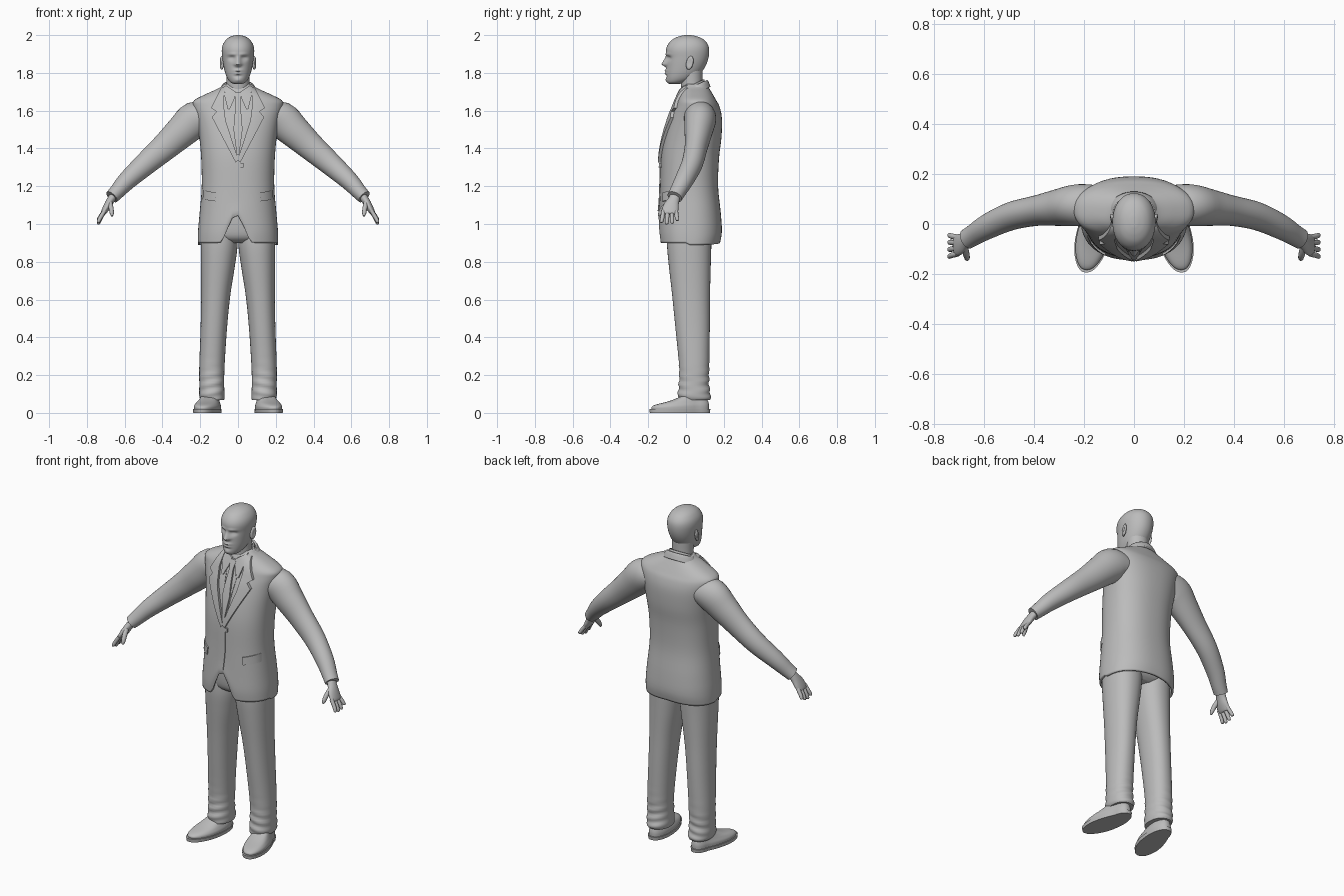
import bpy, bmesh, math
from mathutils import Vector
from mathutils.bvhtree import BVHTree

if "Cube" in bpy.data.objects:
    bpy.data.objects.remove(bpy.data.objects["Cube"])

grey = bpy.data.materials.new("plain grey")
grey.diffuse_color = (0.5, 0.5, 0.5, 1)
grey.use_nodes = True
grey.node_tree.nodes["Principled BSDF"].inputs["Base Color"].default_value = grey.diffuse_color


def finish(name, bm, mirror=False, thick=0.0, angle=50):
    bmesh.ops.recalc_face_normals(bm, faces=bm.faces)
    me = bpy.data.meshes.new(name)
    bm.to_mesh(me)
    me.materials.append(grey)
    ob = bpy.data.objects.new(name, me)
    bpy.context.collection.objects.link(ob)
    bpy.ops.object.select_all(action='DESELECT')
    ob.select_set(True)
    bpy.context.view_layer.objects.active = ob
    bpy.ops.object.shade_smooth_by_angle(angle=math.radians(angle))
    if thick:
        m = ob.modifiers.new("thickness", 'SOLIDIFY')
        m.thickness, m.offset = thick, -1
    if mirror:
        m = ob.modifiers.new("mirror", 'MIRROR')
        m.use_mirror_merge = False
    return ob


def smooth_rows(rows, sub):
    """Catmull-Rom interpolation through rows of numbers."""
    out = []
    for i in range(len(rows) - 1):
        a, b, c, d = (rows[max(0, min(len(rows) - 1, i + k))] for k in (-1, 0, 1, 2))
        for s in range(sub):
            t = s / sub
            out.append([0.5 * (2 * q + (r - p) * t + (2 * p - 5 * q + 4 * r - e) * t * t
                               + (3 * q - p - 3 * r + e) * t ** 3) for p, q, r, e in zip(a, b, c, d)])
    return out + [list(rows[-1])]


def loft(rows, seg=32, sub=4, path=False, power=2.0, caps=(True, True), sculpt=None):
    """Skin rings (x, y, z, radius a, radius b), level or square to the path."""
    rows = smooth_rows(rows, sub)
    bm = bmesh.new()
    rings = []
    for i, (x, y, z, ra, rb) in enumerate(rows):
        c, a, b = Vector((x, y, z)), Vector((1, 0, 0)), Vector((0, 1, 0))
        if path:
            t = (Vector(rows[min(i + 1, len(rows) - 1)][:3]) - Vector(rows[max(i - 1, 0)][:3])).normalized()
            a = (b - t * b.dot(t)).normalized()
            b = t.cross(a)
        ring = []
        for k in range(seg):
            th = 2 * math.pi * k / seg
            u, v = (math.copysign(abs(f) ** (2 / power), f) for f in (math.cos(th), math.sin(th)))
            p = c + a * ra * u + b * rb * v
            ring.append(bm.verts.new(sculpt(p) if sculpt else p))
        rings.append(ring)
    for r, s in zip(rings, rings[1:]):
        for k in range(seg):
            bm.faces.new((r[k], r[(k + 1) % seg], s[(k + 1) % seg], s[k]))
    for use, ring in zip(caps, (rings[0], rings[-1])):
        if use:
            bm.faces.new(ring)
    return bm


def body(profile, x=0):
    """Rows of (z, front y, back y, half width) to loft rows."""
    return [(x, (f + b) / 2, z, w, (b - f) / 2) for z, f, b, w in profile]


# Jacket, with the front hem parted in the middle
def part_hem(p):
    if p.y < 0 and p.z < 1.12:
        k = max(0, 1 - abs(p.x + 0.01) / 0.09)
        lift = 0.15 * k * k * (3 - 2 * k)
        p.z += lift * (1.12 - p.z) / 0.22
    elif p.z < 0.96:
        p.z -= 0.01 * abs(p.x) / 0.2
    return p


bm = loft(body([(0.90, -.14, .18, .213), (0.96, -.145, .19, .212), (1.06, -.142, .184, .203),
                (1.2, -.137, .17, .192), (1.35, -.132, .175, .195), (1.46, -.115, .188, .205),
                (1.56, -.088, .19, .222), (1.62, -.064, .178, .238), (1.655, -.05, .16, .232),
                (1.69, -.035, .14, .165), (1.72, -.022, .122, .1), (1.74, -.01, .11, .075)]),
          seg=64, power=2.35, caps=(False, True), sculpt=part_hem)
surface = BVHTree.FromBMesh(bm)
finish("jacket", bm, thick=0.012)


# Cloth pieces laid on the jacket front, between two edge lines in x, z
def strip(name, left, right, lift, mirror=True, sub=5, across=5):
    bm = bmesh.new()

    def dense(pts):
        out = [Vector(p).lerp(Vector(q), s / sub) for p, q in zip(pts, pts[1:]) for s in range(sub)]
        return out + [Vector(pts[-1])]
    grid = []
    for l, r in zip(dense(left), dense(right)):
        row = []
        for k in range(across + 1):
            q = l.lerp(r, k / across)
            hit = surface.ray_cast(Vector((q.x, -1, q.y)), Vector((0, 1, 0)))[0]
            if hit is None:
                hit = surface.find_nearest(Vector((q.x, -.03, q.y)))[0]
            row.append((q.x, hit.y, q.y))
        grid.append(row)
    layers = [[[bm.verts.new((x, y + d, z)) for x, y, z in row] for row in grid] for d in (-lift, .008)]
    n, m = len(grid) - 1, across
    for g in layers:
        for i in range(n):
            for j in range(m):
                bm.faces.new((g[i][j], g[i + 1][j], g[i + 1][j + 1], g[i][j + 1]))
    rim = [(i, 0) for i in range(n)] + [(n, j) for j in range(m)] \
        + [(i, m) for i in range(n, 0, -1)] + [(0, j) for j in range(m, 0, -1)]
    f, b = layers
    for (i, j), (k, l) in zip(rim, rim[1:] + rim[:1]):
        bm.faces.new((f[i][j], f[k][l], b[k][l], b[i][j]))
    finish(name, bm, mirror, angle=35)


strip("lapel", [(.066, 1.73), (.078, 1.64), (.072, 1.6), (.066, 1.55), (-.002, 1.34)],
      [(.09, 1.72), (.142, 1.615), (.115, 1.595), (.138, 1.565), (.012, 1.325)], .016)
strip("shirt_collar", [(.012, 1.70), (.02, 1.66), (.045, 1.605)],
      [(.066, 1.735), (.072, 1.68), (.055, 1.61)], .011)
strip("shirt_placket", [(.03, 1.62), (.008, 1.38)], [(.042, 1.6), (.012, 1.38)], .004)
strip("tie", [(-.02, 1.695), (-.012, 1.645), (-.024, 1.5), (-.004, 1.35)],
      [(.02, 1.695), (.012, 1.645), (.024, 1.5), (.004, 1.35)], .012, mirror=False)
strip("pocket_flap", [(.115, 1.165), (.12, 1.12)], [(.185, 1.18), (.187, 1.13)], .009)
strip("front_overlap", [(-.004, 1.33), (.004, 1.2), (-.006, 1.07)],
      [(.012, 1.33), (.014, 1.2), (.004, 1.07)], .005, mirror=False)
strip("button", [(.006, 1.322), (.006, 1.30)], [(.028, 1.322), (.028, 1.30)], .01, mirror=False)


# Jacket collar wrapped round the neck, dropping towards the front
def slope(p):
    p.z += 0.45 * (p.y - 0.05)
    return p


finish("jacket_collar", loft([(0, .045, 1.69, .108, .085), (0, .045, 1.72, .094, .075), (0, .045, 1.735, .083, .068)],
                             seg=40, caps=(False, False), sculpt=slope), thick=.012)
finish("shirt_neckband", loft([(0, .038, 1.70, .082, .068), (0, .036, 1.745, .073, .061)],
                              seg=40, caps=(False, False), sculpt=slope), thick=.008)
finish("neck", loft([(0, .035, 1.68, .066, .058), (0, .03, 1.74, .06, .057), (0, .028, 1.82, .062, .06)]))

# Head, with face features pushed in and out


def bump(x, z, x0, z0, wx, wz):
    return math.exp(-((x - x0) / wx) ** 2 - ((z - z0) / wz) ** 2)


def face(p):
    if p.y < -0.02:
        x, z = abs(p.x), p.z
        nose = max(0, min(1, (1.895 - z) / .05)) if z > 1.845 else max(0, 1 - (1.845 - z) / .018)
        d = -.027 * nose * math.exp(-(x / (.010 + .008 * nose)) ** 2)
        d += .013 * bump(x, z, .033, 1.878, .017, .012)      # eye sockets
        d -= .004 * bump(x, z, .033, 1.875, .010, .006)      # eyelids
        d -= .006 * bump(x, z, .028, 1.898, .026, .008)      # brows
        d -= .009 * bump(x, z, 0, 1.812, .022, .006)         # upper lip
        d -= .008 * bump(x, z, 0, 1.796, .019, .006)         # lower lip
        d += .004 * bump(x, z, 0, 1.783, .02, .006)
        d -= .005 * bump(x, z, 0, 1.762, .018, .01)          # chin
        p.y += d
    return p


finish("head", loft(body([(1.742, -.088, -.03, .022), (1.75, -.099, .0, .04), (1.77, -.104, .045, .056),
                          (1.80, -.105, .08, .068), (1.84, -.104, .105, .077), (1.88, -.103, .119, .083),
                          (1.92, -.106, .123, .086), (1.95, -.096, .116, .08), (1.975, -.074, .096, .064),
                          (1.99, -.046, .068, .044), (1.998, -.018, .038, .02), (2.0, -.002, .018, .006)]),
                    seg=88, sub=7, power=2.1, sculpt=face))

# Ears
bm = bmesh.new()
bmesh.ops.create_uvsphere(bm, u_segments=20, v_segments=12, radius=1)
for v in bm.verts:
    x, y, z = v.co
    dish = .006 * max(0, 1 - (y * y + z * z) * 2) if x > 0 else 0
    v.co = (.086 + x * .011 - dish + y * .005, .02 + y * .019 + z * .006, 1.853 + z * .036)
finish("ear", bm, True)

# Sleeves
finish("sleeve", loft([(.15, .07, 1.565, .085, .07), (.225, .075, 1.553, .084, .096), (.3, .066, 1.488, .074, .086),
                       (.385, .054, 1.41, .061, .073), (.49, .032, 1.318, .056, .061),
                       (.585, -.01, 1.232, .05, .05), (.64, -.043, 1.172, .043, .041),
                       (.668, -.06, 1.143, .041, .037)], seg=36, path=True), True)

# Hands
finish("palm", loft([(.65, -.05, 1.16, .027, .022), (.675, -.066, 1.125, .031, .021), (.695, -.08, 1.09, .042, .019),
                     (.712, -.087, 1.06, .042, .014), (.716, -.088, 1.052, .036, .008)], seg=24, path=True), True)
for label, y0, y1, drop in (("little", -.053, -.045, .045), ("ring", -.075, -.073, .06),
                            ("middle", -.098, -.102, .064), ("index", -.12, -.13, .055)):
    finish(label + "_finger", loft([(.706, y0, 1.07, .011, .011), (.728, (y0 + y1) / 2, 1.062 - drop * .5, .011, .011),
                                    (.739, y1, 1.062 - drop * .9, .0095, .009), (.741, y1, 1.062 - drop, .004, .004)],
                                   seg=12, sub=3, path=True), True)
finish("thumb", loft([(.68, -.085, 1.12, .014, .014), (.672, -.118, 1.085, .014, .013),
                      (.668, -.136, 1.057, .011, .011), (.667, -.143, 1.042, .005, .005)],
                     seg=14, sub=3, path=True), True)

# Trousers
finish("trouser_seat", loft(body([(.9, -.06, .10, .12), (.93, -.098, .135, .185), (1.0, -.11, .15, .192),
                                  (1.12, -.11, .14, .175)]), seg=40, power=2.3))


def fold(p):
    k = math.exp(-((p.z - .15) / .1) ** 2)
    p.y += .004 * k * math.sin(p.z * 130 + p.x * 25)
    return p


finish("trouser_leg", loft([(.135, .045, .068, .062, .082), (.138, .044, .09, .067, .087), (.139, .042, .15, .066, .08),
                            (.138, .043, .25, .067, .08), (.128, .035, .45, .070, .091), (.118, .027, .62, .077, .1),
                            (.106, .02, .78, .09, .111), (.1, .017, .88, .097, .117), (.1, .018, .96, .096, .118)],
                           seg=40, sub=7, power=2.2, sculpt=fold), True)

# Shoes: a rounded upper on a flat sole, toes turned outwards


def shoe(name, rows, power):
    bm = loft(rows, seg=28, path=False, power=power)
    finish(name, bm, True, angle=45)


def turn(p):
    """Widen the toe end, flatten its height and turn it outwards."""
    t = max(0, min(1, (.06 - p.y) / .25))
    p.x = .14 + (p.x - .14) * (1 + .18 * math.sin(t * math.pi)) + .048 * t
    if p.z > .02:
        p.z = .02 + (p.z - .02) * (1 - .45 * t)
    return p


finish("shoe_upper", loft([(.142, -.03, .018, .056, .152), (.142, -.03, .04, .056, .152), (.142, -.02, .06, .05, .138),
                           (.142, .01, .078, .044, .1), (.14, .04, .1, .04, .065)],
                          seg=44, power=2.4, sculpt=turn), True)
finish("shoe_sole", loft([(.142, -.0325, 0, .058, .159), (.142, -.0325, .02, .06, .1615)],
                         seg=44, sub=1, power=2.4, sculpt=turn), True)
